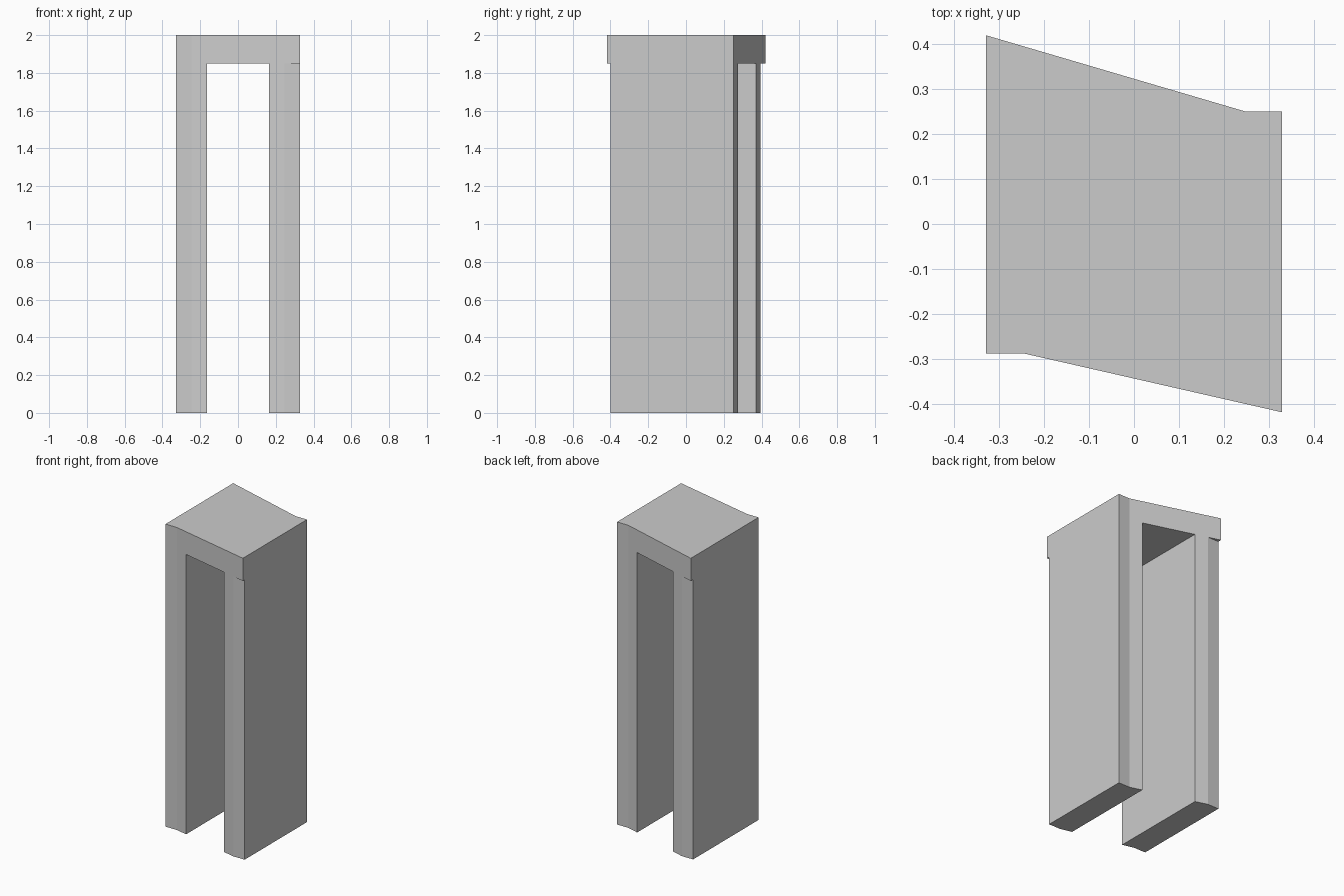
import bpy, bmesh

if "Cube" in bpy.data.objects:
    bpy.data.objects.remove(bpy.data.objects["Cube"])


def prism(name, outline, z0, z1):
    """Extrude a plan outline straight up from z0 to z1."""
    bm = bmesh.new()
    face = bm.faces.new([bm.verts.new((x, y, z0)) for x, y in outline])
    out = bmesh.ops.extrude_face_region(bm, geom=[face], use_keep_orig=True)
    for v in out["geom"]:
        if isinstance(v, bmesh.types.BMVert):
            v.co.z = z1
    bmesh.ops.recalc_face_normals(bm, faces=bm.faces)
    mesh = bpy.data.meshes.new(name)
    bm.to_mesh(mesh)
    bm.free()
    obj = bpy.data.objects.new(name, mesh)
    bpy.context.collection.objects.link(obj)
    return obj


OUT, KINK, INNER = 0.329, 0.246, 0.165   # half width, facet break, opening
BEAM = 1.85                              # underside of the lintel
BACK_HI, BACK_LO = 0.42, 0.251
FRONT_HI, FRONT_LO = -0.288, -0.419


def back(x):
    return BACK_HI + (BACK_LO - BACK_HI) * (x + OUT) / (KINK + OUT)


def front(x):
    return FRONT_HI + (FRONT_LO - FRONT_HI) * (x + KINK) / (OUT + KINK)


# Lintel with slanted front and back
prism("lintel", [(-OUT, FRONT_HI), (-KINK, FRONT_HI), (OUT, FRONT_LO),
                 (OUT, BACK_LO), (KINK, BACK_LO), (-OUT, BACK_HI)], BEAM, 2.0)

# Side legs: slanted near the opening, squared off at the outer ends
for name, s in (("left_leg", -1), ("right_leg", 1)):
    o, k, i = s * OUT, s * KINK, s * INNER
    prism(name, [(o, front(k)), (k, front(k)), (i, front(i)),
                 (i, back(i)), (k, back(k)), (o, back(k))], 0.0, BEAM)
